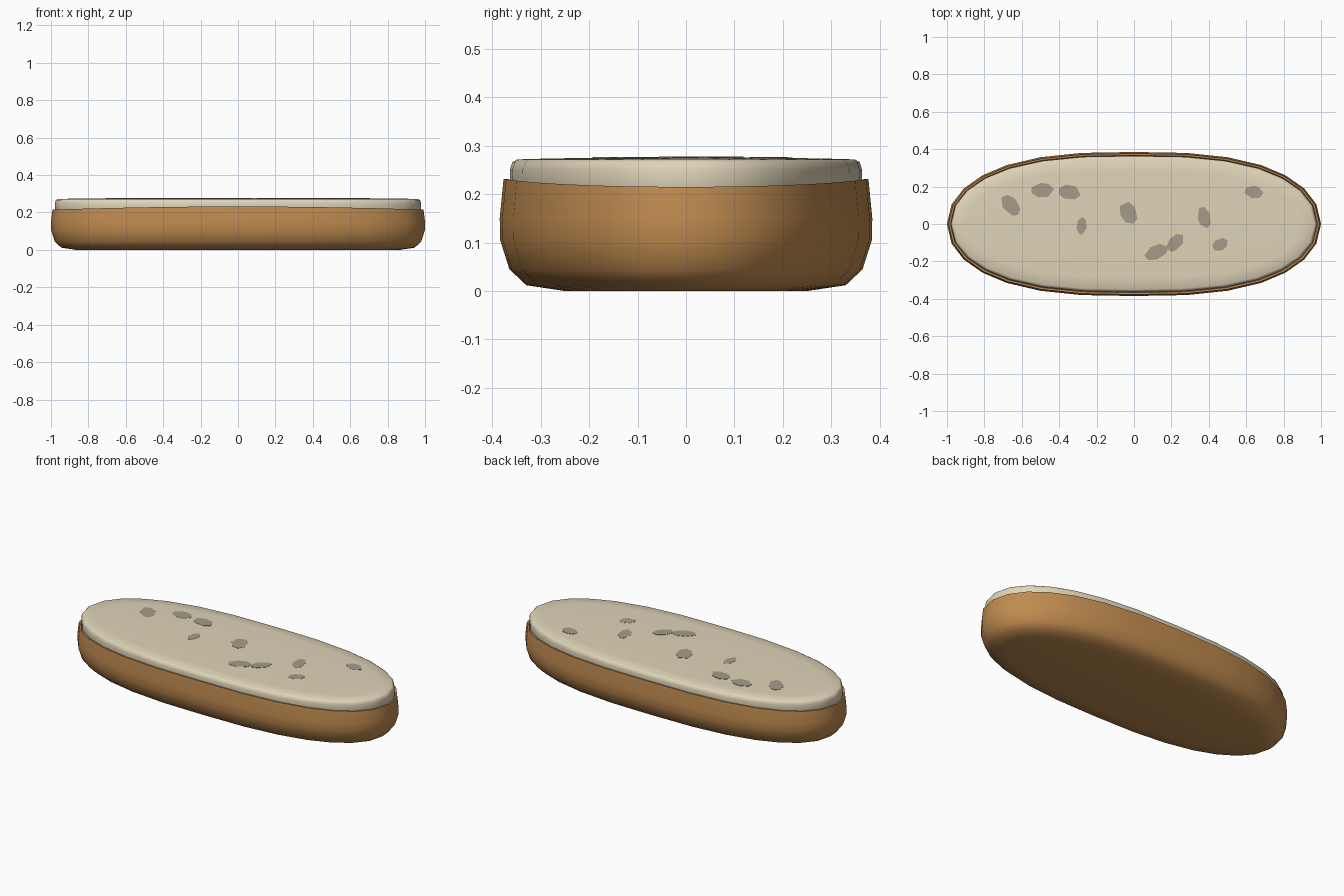
import bpy, bmesh, math, random

if "Cube" in bpy.data.objects:
    bpy.data.objects.remove(bpy.data.objects["Cube"])

random.seed(4)
HALF_W = 0.385
# quarter of the 28-sided oval outline
QUARTER = [(1, 0), (0.975, 0.105), (0.91, 0.19), (0.81, 0.26),
           (0.68, 0.315), (0.5, 0.357), (0.28, 0.38)]
OUTLINE = list(QUARTER) + [(0, HALF_W)]
OUTLINE += [(-x, y) for x, y in reversed(QUARTER)]
OUTLINE += [(-x, -y) for x, y in QUARTER[1:]] + [(0, -HALF_W)]
OUTLINE += [(x, -y) for x, y in reversed(QUARTER[1:])]


def material(name, rgb):
    m = bpy.data.materials.new(name)
    m.diffuse_color = (*rgb, 1)
    m.use_nodes = True
    m.node_tree.nodes["Principled BSDF"].inputs["Base Color"].default_value = m.diffuse_color
    return m


def finish(name, bm, mat, angle):
    bmesh.ops.recalc_face_normals(bm, faces=bm.faces[:])
    me = bpy.data.meshes.new(name)
    bm.to_mesh(me)
    bm.free()
    ob = bpy.data.objects.new(name, me)
    bpy.context.collection.objects.link(ob)
    me.materials.append(mat)
    bpy.ops.object.select_all(action='DESELECT')
    ob.select_set(True)
    bpy.context.view_layer.objects.active = ob
    bpy.ops.object.shade_smooth_by_angle(angle=math.radians(angle))
    return ob


def loft(name, profile, mat, angle=50):
    """Stack inset copies of the outline: (inset, z, drop at the two ends)."""
    bm = bmesh.new()
    rings = []
    for d, z, drop in profile:
        rings.append([bm.verts.new((x * (1 - d), y * (HALF_W - d) / HALF_W,
                                    z - drop * x * x)) for x, y in OUTLINE])
    n = len(OUTLINE)
    for a, b in zip(rings, rings[1:]):
        for i in range(n):
            j = (i + 1) % n
            bm.faces.new((a[i], a[j], b[j], b[i]))
    bm.faces.new(rings[0])
    bm.faces.new(rings[-1])
    return finish(name, bm, mat, angle)


crust = material("crust", (0.53, 0.26, 0.08))
cream = material("cream", (0.74, 0.66, 0.48))
fleck = material("fleck", (0.38, 0.33, 0.25))

# crust shell with a thin rim dipping towards the ends
loft("crust_shell", [(0.135, 0, 0), (0.055, 0.012, 0), (0.02, 0.045, 0),
                     (0.001, 0.105, 0), (0, 0.15, 0), (0.008, 0.232, 0.017),
                     (0.018, 0.231, 0.017), (0.024, 0.2, 0.01)], crust)

# cream filling with a rounded edge and slight dome
loft("cream_filling", [(0.03, 0.19, 0), (0.022, 0.215, 0), (0.021, 0.25, 0),
                       (0.026, 0.266, 0), (0.036, 0.272, 0),
                       (0.1, 0.2738, 0), (0.2, 0.2755, 0),
                       (0.34, 0.2765, 0)], cream, 60)

# flecks on top: x, y, length, width, turn in degrees
FLECKS = [(-0.66, 0.10, 0.13, 0.085, -50), (-0.49, 0.18, 0.125, 0.08, 0),
          (-0.345, 0.17, 0.125, 0.08, -10), (-0.28, -0.01, 0.095, 0.055, 85),
          (-0.03, 0.06, 0.13, 0.09, -65), (0.12, -0.15, 0.14, 0.075, 25),
          (0.22, -0.10, 0.12, 0.07, 45), (0.375, 0.035, 0.12, 0.07, -75),
          (0.46, -0.11, 0.09, 0.065, 30), (0.64, 0.17, 0.105, 0.068, -8)]
for k, (cx, cy, length, width, turn) in enumerate(FLECKS):
    bm = bmesh.new()
    t = math.radians(turn)
    top = 0.2778 - 0.003 * (cx * cx + (cy / HALF_W) ** 2)
    low, high = [], []
    for i in range(7):
        a = math.tau * i / 7 + random.uniform(-0.2, 0.2)
        u, v = math.cos(a) * length / 2, math.sin(a) * width / 2
        x = cx + u * math.cos(t) - v * math.sin(t)
        y = cy + u * math.sin(t) + v * math.cos(t)
        low.append(bm.verts.new((x, y, top - 0.006)))
        high.append(bm.verts.new((x, y, top)))
    bm.faces.new(low)
    bm.faces.new(high)
    for i in range(7):
        j = (i + 1) % 7
        bm.faces.new((low[i], low[j], high[j], high[i]))
    finish(f"fleck_{k + 1}", bm, fleck, 30)
